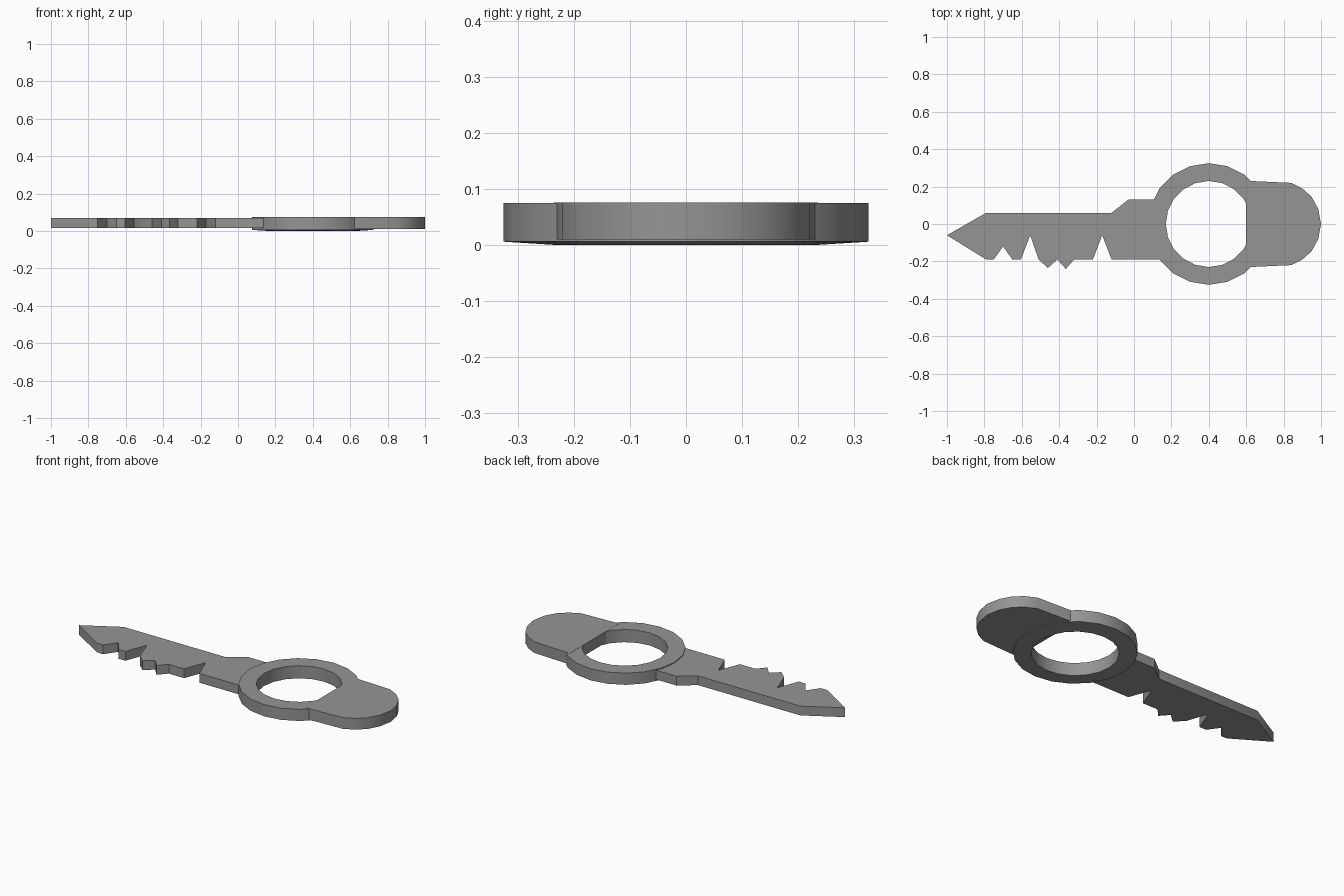
import bpy, bmesh, math

cube = bpy.data.objects.get("Cube")
if cube:
    bpy.data.objects.remove(cube, do_unlink=True)

# Single grey metal
metal = bpy.data.materials.new("grey_metal")
metal.use_nodes = True
grey = (0.3, 0.3, 0.3, 1)
metal.diffuse_color = grey
metal.node_tree.nodes["Principled BSDF"].inputs["Base Color"].default_value = grey


def finish(bm, name, angle):
    bmesh.ops.recalc_face_normals(bm, faces=bm.faces)
    mesh = bpy.data.meshes.new(name)
    bm.to_mesh(mesh)
    bm.free()
    mesh.materials.append(metal)
    obj = bpy.data.objects.new(name, mesh)
    bpy.context.collection.objects.link(obj)
    bpy.ops.object.select_all(action='DESELECT')
    obj.select_set(True)
    bpy.context.view_layer.objects.active = obj
    bpy.ops.object.shade_smooth_by_angle(angle=math.radians(angle))
    return obj


def plate(name, outline, bottom, top, angle=30):
    """Extrude a flat outline between two heights."""
    bm = bmesh.new()
    face = bm.faces.new([bm.verts.new((x, y, bottom)) for x, y in outline])
    ext = bmesh.ops.extrude_face_region(bm, geom=[face])
    verts = [v for v in ext["geom"] if isinstance(v, bmesh.types.BMVert)]
    bmesh.ops.translate(bm, verts=verts, vec=(0, 0, top - bottom))
    return finish(bm, name, angle)


def lathe(name, profile, centre_x, sides):
    """Sweep a closed radius/height profile around a vertical axis."""
    bm = bmesh.new()
    rings = []
    for i in range(sides):
        a = math.tau * i / sides
        rings.append([bm.verts.new((centre_x + r * math.cos(a), r * math.sin(a), z))
                      for r, z in profile])
    n = len(profile)
    for i in range(sides):
        p, q = rings[i], rings[(i + 1) % sides]
        for j in range(n):
            k = (j + 1) % n
            bm.faces.new((p[j], q[j], q[k], p[k]))
    return finish(bm, name, 30)


# Ring in the handle, with a slightly dished underside
lathe("handle_ring", [(0.325, 0.006), (0.325, 0.075), (0.23, 0.075), (0.23, 0.0)], 0.4, 20)

# Rounded grip: mirrored half outline, straight where it closes off the hole
half = [(0.6, 0.235), (0.62, 0.23), (0.84, 0.22), (0.9, 0.19), (0.95, 0.145), (0.985, 0.08)]
plate("handle_grip", half + [(1.0, 0)] + [(x, -y) for x, y in reversed(half)], 0.01, 0.076)

# Blade: pointed tip, shoulder, and toothed lower edge
back = [(-1.0, -0.06), (-0.79, 0.06), (-0.12, 0.06), (-0.03, 0.13), (0.16, 0.13)]
inside_ring = [(0.13, 0.0), (0.15, -0.19)]
base = -0.19
teeth = [(-0.12, base), (-0.17, -0.06), (-0.22, base), (-0.32, base),
         (-0.365, -0.24), (-0.41, base), (-0.46, -0.235), (-0.51, base),
         (-0.555, -0.06), (-0.605, base), (-0.65, base), (-0.7, -0.12),
         (-0.75, base), (-0.79, base)]
plate("blade", back + inside_ring + teeth, 0.015, 0.07)
